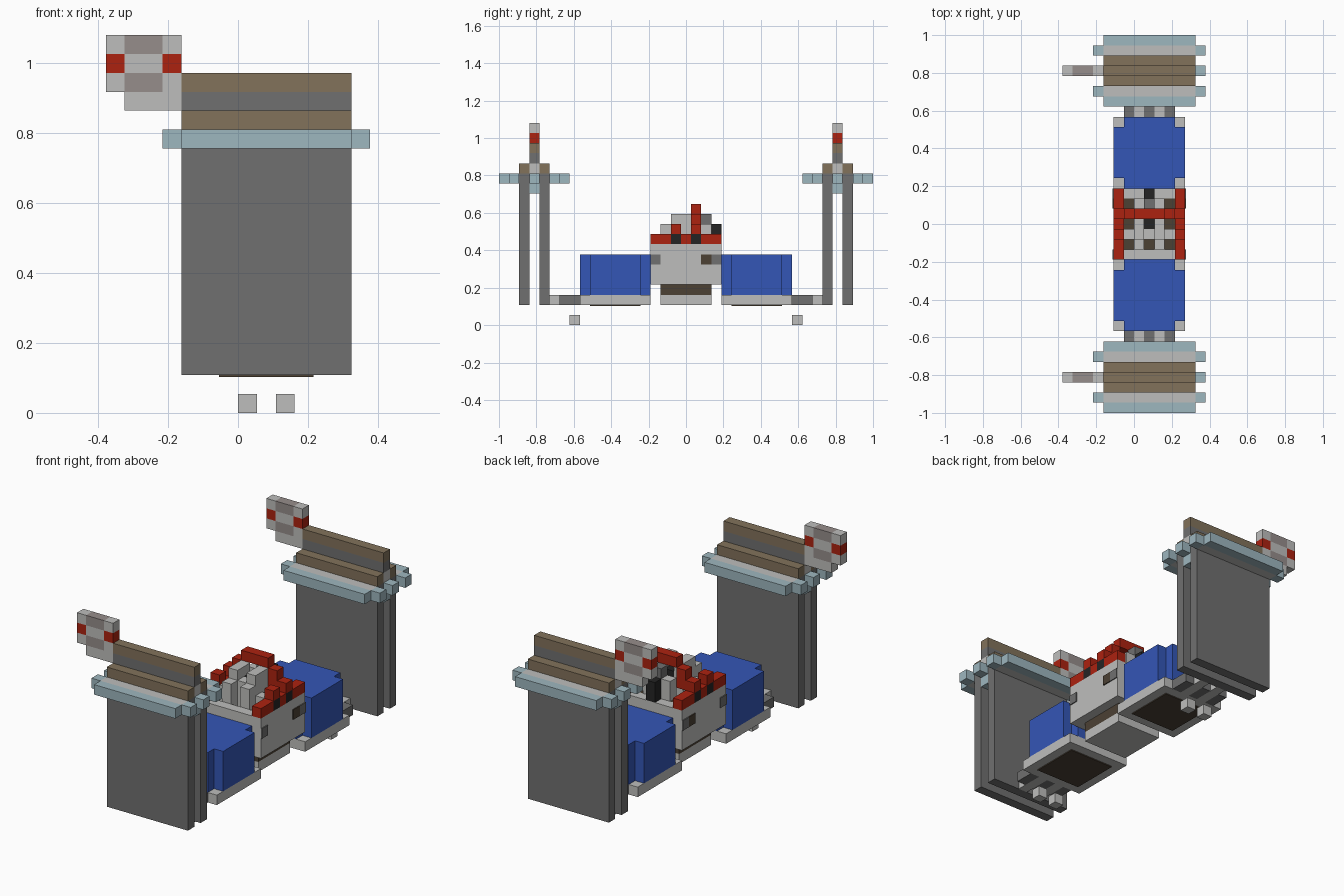
import bpy
import bmesh
from mathutils import Vector

cube = bpy.data.objects.get("Cube")
if cube:
    bpy.data.objects.remove(cube, do_unlink=True)

UNIT = 2 / 37                      # edge of one block
ORIGIN = Vector((-7, -18.5, 0))    # grid corner, in blocks


def material(name, display):
    """Flat material from a display colour, converted to linear."""
    linear = [((c / 255 + 0.055) / 1.055) ** 2.4 for c in display]
    mat = bpy.data.materials.new(name)
    mat.use_nodes = True
    color = (*linear, 1)
    mat.diffuse_color = color
    shader = mat.node_tree.nodes["Principled BSDF"]
    shader.inputs["Base Color"].default_value = color
    shader.inputs["Roughness"].default_value = 0.9
    return mat


light = material("light grey", (190, 190, 188))
grey = material("dark grey", (112, 112, 112))
mauve = material("mauve grey", (150, 141, 139))
tan = material("tan brown", (130, 114, 91))
umber = material("dark brown", (76, 65, 52))
ice = material("pale blue", (158, 183, 191))
blue = material("blue", (52, 86, 182))
red = material("red", (172, 34, 16))
black = material("black", (36, 36, 36))


def span(value):
    return value if isinstance(value, tuple) else (value, value + 1)


def brick(name, mat, i, j, k, rear=False):
    """Box on the block grid; each axis is one cell or a (start, end) pair."""
    spans = [span(i), span(j), span(k)]
    if rear:
        spans[1] = tuple(37 - v for v in reversed(spans[1]))
    low = (Vector([s[0] for s in spans]) + ORIGIN) * UNIT
    high = (Vector([s[1] for s in spans]) + ORIGIN) * UNIT
    bm = bmesh.new()
    bmesh.ops.create_cube(bm, size=1)
    for v in bm.verts:
        v.co = Vector([low[a] if v.co[a] < 0 else high[a] for a in range(3)])
    mesh = bpy.data.meshes.new(name)
    bm.to_mesh(mesh)
    bm.free()
    mesh.materials.append(mat)
    obj = bpy.data.objects.new(name, mesh)
    bpy.context.collection.objects.link(obj)


def pair(name, mat, i, j, k):
    """Matching bricks on both sides of the body centre line."""
    a, b = span(i)
    brick("left_" + name, mat, (17 - b, 17 - a), j, k)
    brick("right_" + name, mat, (a, b), j, k)


WALL = (4, 13)    # width of the tall walls
BODY = (5, 12)    # width of the body
INNER = (6, 11)   # width inside the body walls

for rear in (False, True):
    end = "rear_" if rear else "front_"

    def part(name, mat, i, j, k):
        brick(end + name, mat, i, j, k, rear)

    # Twin tall walls with tan caps
    for side, j in (("outer", 2), ("inner", 4)):
        part(side + "_wall", grey, WALL, j, (2, 15))
        part(side + "_wall_cap", tan, WALL, j, 15)

    # Ridge between the walls
    part("ridge_core", ice, WALL, 3, (13, 15))
    part("ridge_base", light, WALL, 3, 15)
    part("ridge_band", grey, WALL, 3, 16)
    part("ridge_top", tan, WALL, 3, 17)

    # Pale ledge around the walls
    for side, lip, shelf in (("outer", 0, 1), ("inner", 6, 5)):
        part(side + "_ledge_lip", ice, WALL, lip, 14)
        part(side + "_ledge_shelf", light, WALL, shelf, 14)
    for j in (1, 3, 5):
        part("ledge_left_stud", ice, 13, j, 14)
        part("ledge_right_stud", ice, 3, j, 14)

    # Flag-like panel beside the ridge
    part("flag_foot", light, (1, 4), 3, 16)
    for k, edge, middle in ((17, light, mauve), (18, red, light), (19, light, mauve)):
        part("flag_right_edge", edge, 0, 3, k)
        part("flag_middle", middle, (1, 3), 3, k)
        part("flag_left_edge", edge, 3, 3, k)

    # Connector bars and feet
    for i in range(*INNER):
        if i % 2:
            part("light_connector", light, i, (5, 8), 2)
            part("foot", light, i, 7, 0)
        else:
            part("dark_connector", grey, i, (6, 8), 2)

    # Blue housing with notched corners on a base plate
    part("base_plate", light, BODY, (8, 15), 2)
    part("base_underside", umber, INNER, (9, 14), (1.9, 2))
    part("housing", blue, INNER, (8, 15), (3, 7))
    part("left_housing_side", blue, 11, (9, 14), (3, 7))
    part("right_housing_side", blue, 5, (9, 14), (3, 7))

# Central body: keel, hull and raised side walls
brick("keel", light, INNER, (16, 21), 2)
brick("keel_band", umber, INNER, (16, 21), 3)
brick("hull", light, BODY, (15, 22), (4, 6))
pair("hull_wall", light, 5, (15, 22), (6, 8))
for j in (15, 21):
    brick("hull_end", light, INNER, j, (6, 8))
brick("cockpit_floor", umber, INNER, (16, 21), 6)

# Side vents
for j, mat in ((15, grey), (20, umber), (21, grey)):
    pair("vent", mat, (4.9, 5), j, 6)

# Red rails with black gaps
for j in range(15, 22):
    pair("rail", black if j in (17, 19) else red, 5, j, 8)
pair("rail_knob", red, 5, 17, 9)

# Stepped red arch
pair("arch_foot", red, 5, 19, 9)
pair("arch_shoulder", red, 6, 19, (9, 11))
brick("arch_top", red, (7, 10), 19, 11)

# Cockpit fittings
pair("front_block", light, 7, 16, (7, 10))
pair("side_block", light, 6, 17, (7, 9))
pair("middle_block", light, 7, 17, (7, 11))
brick("centre_block", light, 8, 17, (7, 10))
pair("tall_block", light, 7, 18, (7, 11))
brick("centre_core", black, 8, 18, (7, 10))
pair("rear_block", light, 7, 20, (7, 10))
pair("rear_step", umber, 6, 20, 7)
brick("rear_post", grey, 8, 20, (7, 11))
brick("rear_knob", black, 8, 21, (8, 10))
